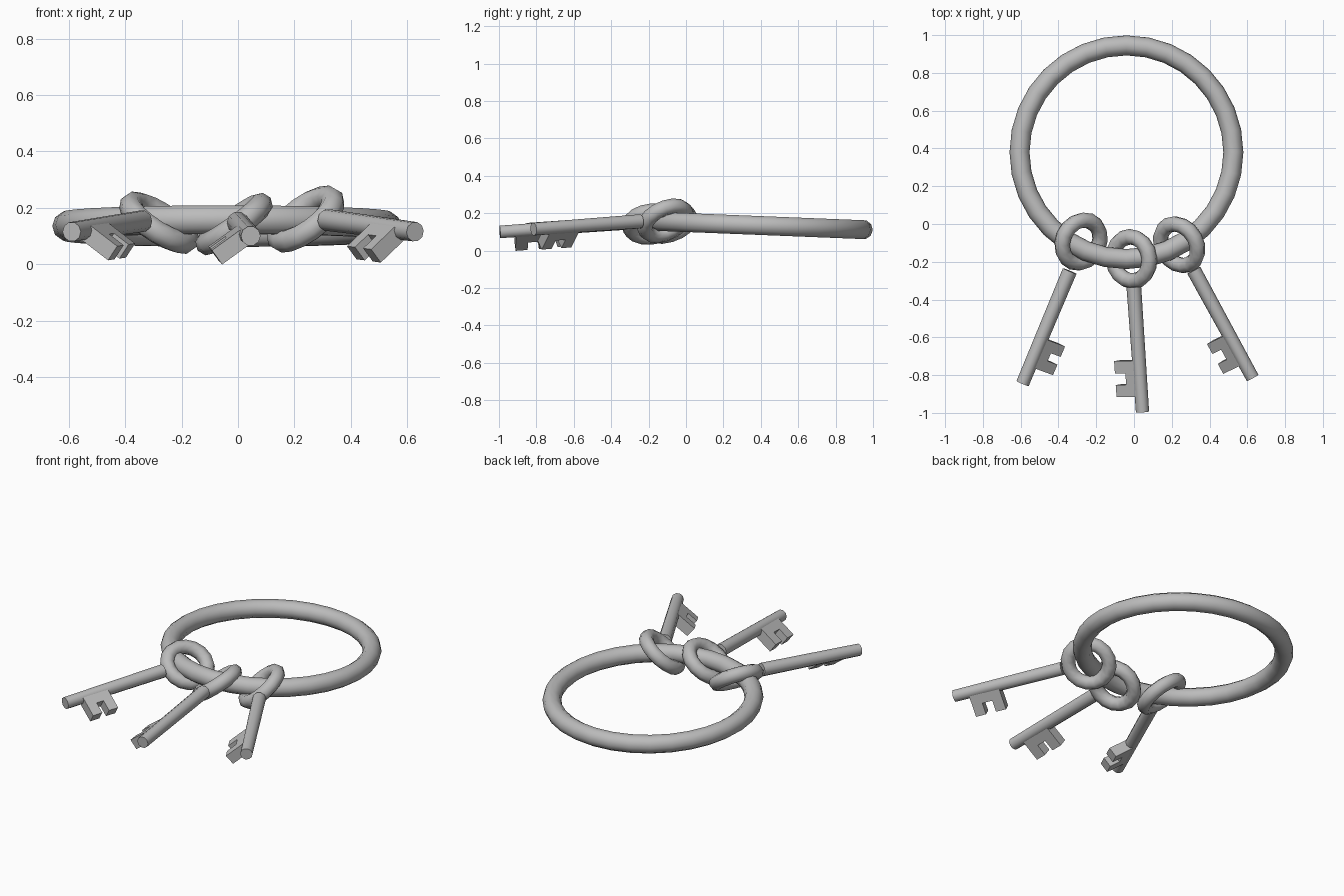
import bpy, bmesh, math
from mathutils import Matrix, Vector

if "Cube" in bpy.data.objects:
    bpy.data.objects.remove(bpy.data.objects["Cube"])

metal = bpy.data.materials.new("grey metal")
metal.diffuse_color = (0.5, 0.5, 0.5, 1)
metal.use_nodes = True
metal.node_tree.nodes["Principled BSDF"].inputs["Base Color"].default_value = metal.diffuse_color


def finish(ob, angle=40):
    ob.data.materials.clear()
    ob.data.materials.append(metal)
    bpy.ops.object.select_all(action='DESELECT')
    ob.select_set(True)
    bpy.context.view_layer.objects.active = ob
    bpy.ops.object.shade_smooth_by_angle(angle=math.radians(angle))


def torus(name, major, minor, seg, sides, matrix):
    bpy.ops.mesh.primitive_torus_add(major_radius=major, minor_radius=minor,
                                     major_segments=seg, minor_segments=sides)
    ob = bpy.context.object
    ob.name = name
    ob.matrix_world = matrix
    finish(ob, 60)


def from_bmesh(name, bm, matrix, angle):
    bmesh.ops.recalc_face_normals(bm, faces=bm.faces)
    me = bpy.data.meshes.new(name)
    bm.to_mesh(me)
    bm.free()
    ob = bpy.data.objects.new(name, me)
    bpy.context.collection.objects.link(ob)
    ob.matrix_world = matrix
    finish(ob, angle)


def frame(origin, u, v):
    m = Matrix((u, v, u.cross(v))).transposed().to_4x4()
    m.translation = origin
    return m


def key(name, bow, start, end, side, tilt, teeth):
    start, end = Vector(start), Vector(end)
    length = (end - start).length
    u = (end - start).normalized()
    flat = Vector((-u.y, u.x, 0)).normalized() * side
    v = flat * math.cos(tilt) - Vector((0, 0, 1)) * math.sin(tilt)
    v = (v - u * v.dot(u)).normalized()

    # bow loop threaded on the big ring
    torus(name + "_bow", 0.118, 0.042, 16, 8, frame(Vector(bow), u, v))

    # round shaft
    bm = bmesh.new()
    lead = 0.012
    bmesh.ops.create_cone(bm, cap_ends=True, segments=10, radius1=0.039, radius2=0.035,
                          depth=length + lead,
                          matrix=Matrix.Translation(((length - lead) / 2, 0, 0))
                          @ Matrix.Rotation(math.pi / 2, 4, 'Y'))
    from_bmesh(name + "_shaft", bm, frame(start, u, v), 50)

    # notched bit, lying in the plane of the bow
    a, b, c, d = teeth
    tip, web, half = 0.14, 0.072, 0.031
    outline = [(a, 0), (a, tip), (b, tip), (b, web), (c, web), (c, tip), (d, tip), (d, 0)]
    bm = bmesh.new()
    face = bm.faces.new([bm.verts.new((x, y, -half)) for x, y in outline])
    new = bmesh.ops.extrude_face_region(bm, geom=[face])["geom"]
    bmesh.ops.translate(bm, vec=(0, 0, 2 * half),
                        verts=[g for g in new if isinstance(g, bmesh.types.BMVert)])
    from_bmesh(name + "_bit", bm, frame(start, u, v), 30)


# big carrying ring, slightly tilted
torus("big_ring", 0.566, 0.053, 32, 10,
      Matrix.Translation((-0.04, 0.38, 0.135)) @ Matrix.Rotation(-0.04, 4, 'X'))

# three keys
key("left_key", (-0.28, -0.093, 0.147), (-0.345, -0.26, 0.152), (-0.59, -0.845, 0.115),
    1, math.radians(36), (0.37, 0.43, 0.475, 0.535))
key("middle_key", (-0.014, -0.185, 0.142), (0, -0.345, 0.147), (0.045, -0.995, 0.1),
    -1, math.radians(36), (0.378, 0.445, 0.505, 0.57))
key("right_key", (0.239, -0.11, 0.16), (0.322, -0.255, 0.156), (0.628, -0.815, 0.115),
    -1, math.radians(41), (0.37, 0.43, 0.49, 0.55))
